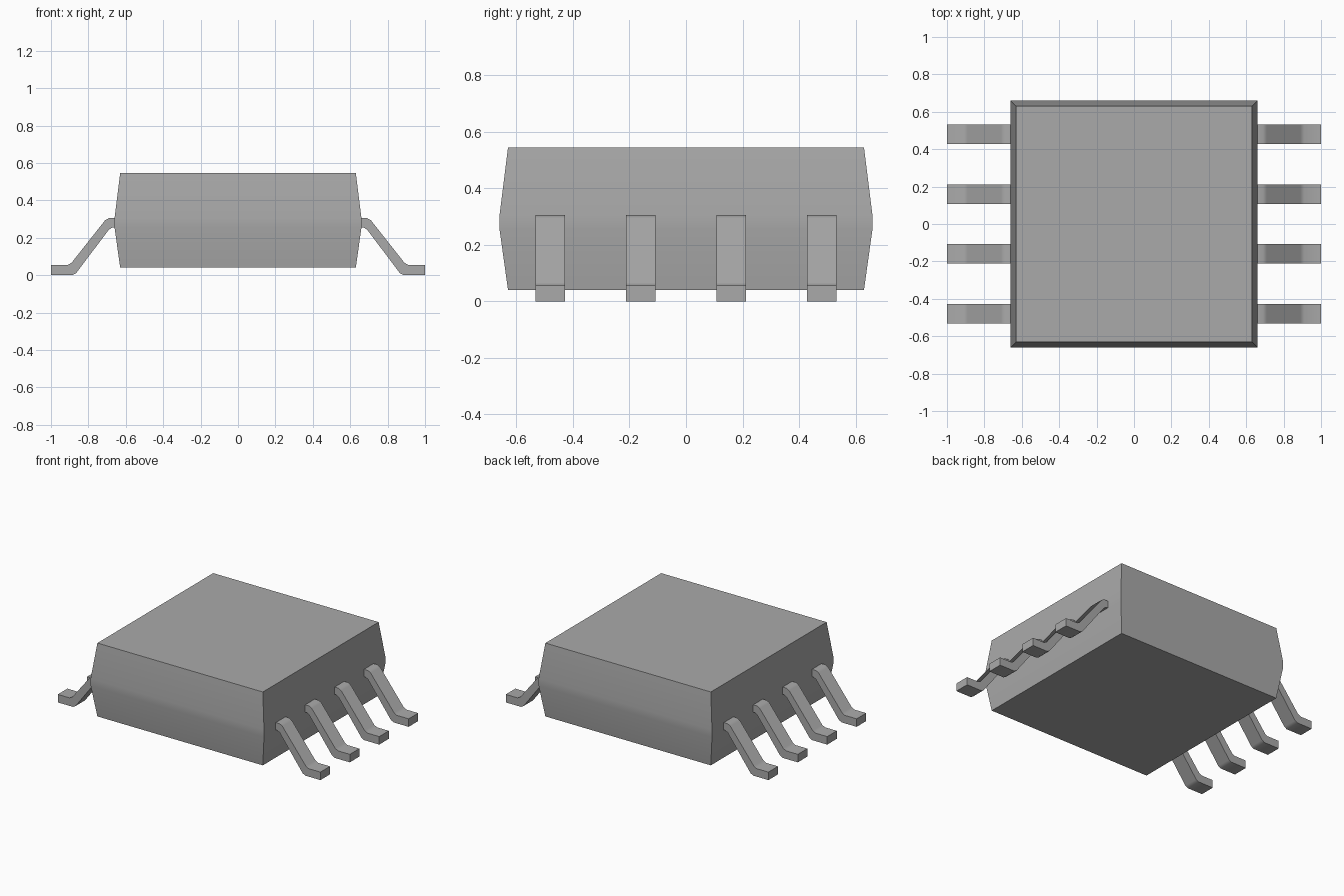
import bpy, bmesh, math

old = bpy.data.objects.get("Cube")
if old:
    bpy.data.objects.remove(old, do_unlink=True)

grey = bpy.data.materials.new("neutral grey")
grey.use_nodes = True
COLOR = (0.4, 0.4, 0.4, 1)
grey.diffuse_color = COLOR
grey.node_tree.nodes["Principled BSDF"].inputs["Base Color"].default_value = COLOR


def finish(name, bm):
    """Turn a bmesh into a grey object with smooth bends and sharp edges."""
    bmesh.ops.recalc_face_normals(bm, faces=bm.faces)
    mesh = bpy.data.meshes.new(name)
    bm.to_mesh(mesh)
    bm.free()
    mesh.materials.append(grey)
    obj = bpy.data.objects.new(name, mesh)
    bpy.context.collection.objects.link(obj)
    bpy.ops.object.select_all(action='DESELECT')
    obj.select_set(True)
    bpy.context.view_layer.objects.active = obj
    bpy.ops.object.shade_smooth_by_angle(angle=math.radians(32))


# Package body: square rings that bulge to a narrow belt at mid height
bm = bmesh.new()
rings = []
for half, z in [(0.63, 0.04), (0.66, 0.255), (0.66, 0.305), (0.63, 0.545)]:
    corners = [(-1, -1), (1, -1), (1, 1), (-1, 1)]
    rings.append([bm.verts.new((half * x, half * y, z)) for x, y in corners])
for low, high in zip(rings, rings[1:]):
    for i in range(4):
        j = (i + 1) % 4
        bm.faces.new((low[i], low[j], high[j], high[i]))
bm.faces.new(rings[0][::-1])
bm.faces.new(rings[-1])
finish("package_body", bm)

# Gull-wing pins: upper and lower outlines, extruded across their width
UPPER = [(0.65, 0.305), (0.69, 0.305), (0.71, 0.294), (0.89, 0.066), (0.91, 0.055), (1, 0.055)]
LOWER = [(0.65, 0.255), (0.67, 0.255), (0.69, 0.244), (0.865, 0.011), (0.885, 0), (1, 0)]
PIN_HALF = 0.052


def add_pin(name, side, y):
    bm = bmesh.new()
    outline = UPPER + LOWER[::-1]
    near, far = [[bm.verts.new((side * x, y + off, z)) for x, z in outline]
                 for off in (-PIN_HALF, PIN_HALF)]
    n = len(outline)
    for i in range(n):
        j = (i + 1) % n
        bm.faces.new((near[i], near[j], far[j], far[i]))
    for loop in (near, far):
        for i in range(n // 2 - 1):
            bm.faces.new((loop[i], loop[i + 1], loop[n - 2 - i], loop[n - 1 - i]))
    finish(name, bm)


for label, side in (("left", 1), ("right", -1)):
    for k in range(4):
        add_pin(f"{label}_pin_{k + 1}", side, (k - 1.5) * 0.32)
